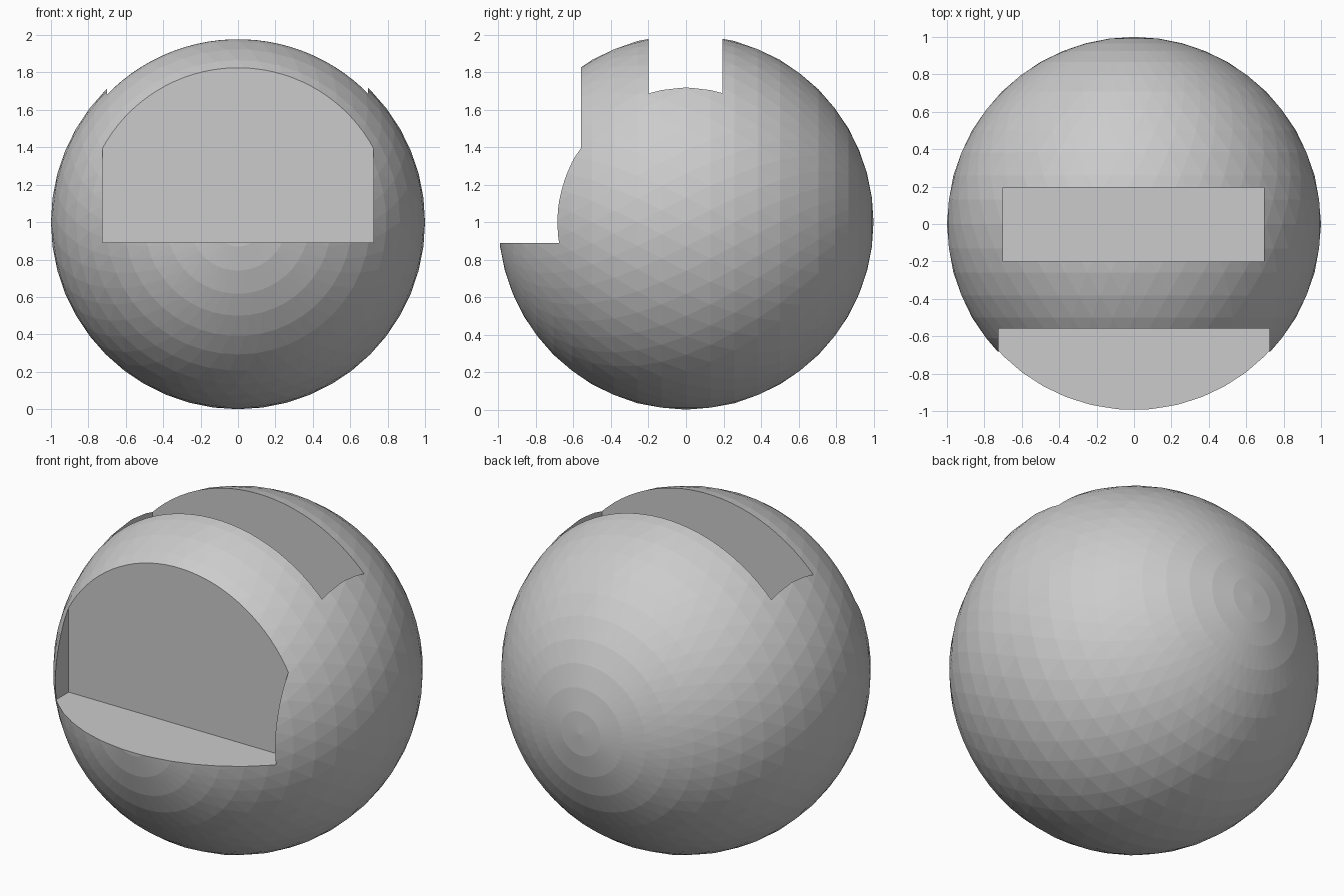
import bpy, bmesh
from math import sin, cos, pi

if "Cube" in bpy.data.objects:
    bpy.data.objects.remove(bpy.data.objects["Cube"])

RINGS, SEGS = 24, 48


def triangulated_ball(name):
    """Ball with poles on the y axis and staggered rings of flat triangles."""
    bm = bmesh.new()
    front = bm.verts.new((0, -1, 1))
    back = bm.verts.new((0, 1, 1))
    rings = []
    for i in range(1, RINGS):
        a = pi * i / RINGS
        turn = [2 * pi * (j + 0.5 * (i % 2)) / SEGS for j in range(SEGS)]
        rings.append([bm.verts.new((sin(a) * cos(t), -cos(a), 1 + sin(a) * sin(t)))
                      for t in turn])
    for j in range(SEGS):
        k = (j + 1) % SEGS
        bm.faces.new((front, rings[0][j], rings[0][k]))
        bm.faces.new((back, rings[-1][k], rings[-1][j]))
        for n, (a, b) in enumerate(zip(rings, rings[1:])):
            if n % 2:       # the second ring is shifted forward by half a step
                bm.faces.new((a[j], b[j], a[k]))
                bm.faces.new((b[j], b[k], a[k]))
            else:           # the first ring is shifted
                bm.faces.new((a[j], b[j], b[k]))
                bm.faces.new((a[j], b[k], a[k]))
    bmesh.ops.recalc_face_normals(bm, faces=bm.faces)
    mesh = bpy.data.meshes.new(name)
    bm.to_mesh(mesh)
    bm.free()
    obj = bpy.data.objects.new(name, mesh)
    bpy.context.collection.objects.link(obj)
    return obj


def cut_box(target, name, low, high):
    """Subtract a box given by two corners."""
    bpy.ops.mesh.primitive_cube_add(size=1, location=[(a + b) / 2 for a, b in zip(low, high)])
    box = bpy.context.object
    box.name = name
    box.scale = [b - a for a, b in zip(low, high)]
    bpy.ops.object.transform_apply(location=False, rotation=False, scale=True)
    mod = target.modifiers.new(name, 'BOOLEAN')
    mod.operation, mod.solver, mod.object = 'DIFFERENCE', 'EXACT', box
    bpy.ops.object.select_all(action='DESELECT')
    bpy.context.view_layer.objects.active = target
    target.select_set(True)
    bpy.ops.object.modifier_apply(modifier=mod.name)
    bpy.data.objects.remove(box, do_unlink=True)


# Ball body
ball = triangulated_ball("ball_holder")
# Front ledge, open upwards and forwards
cut_box(ball, "front_ledge_cutter", (-0.725, -1.3, 0.89), (0.725, -0.56, 2.3))
# Slot in the top
cut_box(ball, "top_slot_cutter", (-0.7, -0.2, 0.89), (0.695, 0.195, 2.3))
